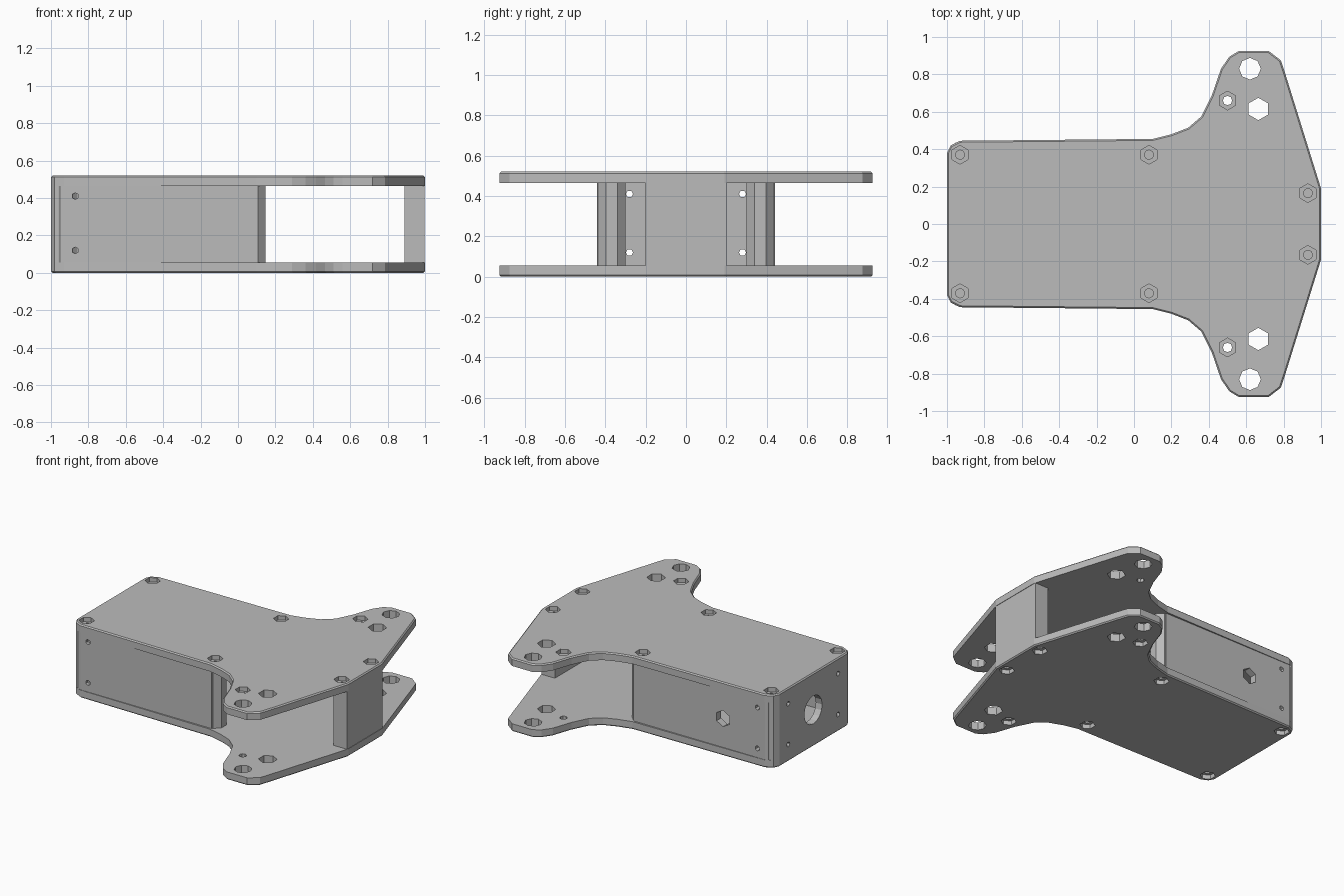
import bpy, bmesh, math
from mathutils import Matrix, Vector

cube = bpy.data.objects.get("Cube")
if cube:
    bpy.data.objects.remove(cube, do_unlink=True)

grey = bpy.data.materials.new("plain grey")
grey.use_nodes = True
COLOUR = (0.5, 0.5, 0.5, 1)
grey.diffuse_color = COLOUR
grey.node_tree.nodes["Principled BSDF"].inputs["Base Color"].default_value = COLOUR

HEIGHT, THICK = 0.52, 0.055
MID = HEIGHT / 2


def add_object(name, bm):
    bmesh.ops.recalc_face_normals(bm, faces=bm.faces)
    mesh = bpy.data.meshes.new(name)
    bm.to_mesh(mesh)
    bm.free()
    mesh.materials.append(grey)
    obj = bpy.data.objects.new(name, mesh)
    bpy.context.collection.objects.link(obj)
    return obj


def extrude(name, outline, z0, z1):
    bm = bmesh.new()
    face = bm.faces.new([bm.verts.new((x, y, z0)) for x, y in outline])
    new = bmesh.ops.extrude_face_region(bm, geom=[face])["geom"]
    verts = [v for v in new if isinstance(v, bmesh.types.BMVert)]
    bmesh.ops.translate(bm, verts=verts, vec=(0, 0, z1 - z0))
    return add_object(name, bm)


def prism(bm, centre, radius, length, sides, axis="Z"):
    turn = {"Z": Matrix(), "X": Matrix.Rotation(math.pi / 2, 4, "Y"),
            "Y": Matrix.Rotation(math.pi / 2, 4, "X")}[axis]
    bmesh.ops.create_cone(bm, cap_ends=True, segments=sides, radius1=radius,
                          radius2=radius, depth=length,
                          matrix=Matrix.Translation(Vector(centre)) @ turn)


def cut(obj, bm):
    cutter = add_object("cutter", bm)
    cutter.hide_render = True
    mod = obj.modifiers.new("cut", "BOOLEAN")
    mod.operation, mod.solver, mod.object = "DIFFERENCE", "EXACT", cutter
    bpy.context.view_layer.objects.active = obj
    bpy.ops.object.modifier_apply(modifier=mod.name)
    bpy.data.objects.remove(cutter, do_unlink=True)


def mirrored(half):
    return half + [(x, -y) for x, y in reversed(half)]


# Outline of the winged plates, from the tail corner to the nose
half_plate = [(-1, 0.38), (-0.98, 0.42), (-0.93, 0.445), (0.1, 0.455),
              (0.2, 0.48), (0.29, 0.515), (0.36, 0.575), (0.417, 0.69),
              (0.465, 0.83), (0.51, 0.895), (0.56, 0.925), (0.72, 0.925),
              (0.785, 0.875), (0.81, 0.8), (1, 0.19)]
bolts = [(x, s * y) for x, y in ((-0.93, 0.37), (0.08, 0.37), (0.93, 0.165), (0.5, 0.66))
         for s in (-1, 1)]

for name, z0, outer_z in (("bottom_plate", 0, 0), ("top_plate", HEIGHT - THICK, HEIGHT)):
    plate = extrude(name, mirrored(half_plate), z0, z0 + THICK)
    # Soft rim on the outer face
    bm = bmesh.new()
    bm.from_mesh(plate.data)
    rim = [e for e in bm.edges if all(abs(v.co.z - outer_z) < 1e-4 for v in e.verts)]
    bmesh.ops.bevel(bm, geom=rim, offset=0.008, segments=1, affect="EDGES")
    bm.to_mesh(plate.data)
    bm.free()
    # Hexagonal nut pockets
    bm = bmesh.new()
    for x, y in bolts:
        prism(bm, (x, y, outer_z), 0.05, 0.06, 6)
    cut(plate, bm)
    # Bolt holes and wing holes
    bm = bmesh.new()
    for x, y in bolts:
        prism(bm, (x, y, z0 + THICK / 2), 0.025, 0.2, 8)
    for s in (-1, 1):
        prism(bm, (0.62, s * 0.83, z0), 0.058, 0.3, 8)
        prism(bm, (0.665, s * 0.615, z0), 0.06, 0.3, 6)
    cut(plate, bm)

# Hollow housing, open towards the nose
outer = [(0.1, 0.442), (-0.93, 0.442), (-0.98, 0.42), (-1, 0.38)]
inner = [(-0.95, 0.36), (-0.92, 0.392), (0.1, 0.392)]
wall = outer + [(x, -y) for x, y in reversed(outer)]
wall += [(x, -y) for x, y in reversed(inner)] + inner
housing = extrude("housing", wall, THICK, HEIGHT - THICK)
bm = bmesh.new()
for z in (0.12, 0.41):
    for s in (-1, 1):
        prism(bm, (-0.87, s * 0.44, z), 0.018, 0.2, 6, "Y")
        prism(bm, (-1, s * 0.28, z), 0.018, 0.2, 6, "X")
prism(bm, (-0.6, 0.44, MID), 0.058, 0.2, 6, "Y")
prism(bm, (-1, 0, MID), 0.1, 0.2, 16, "X")
cut(housing, bm)

# Bolt posts in the housing corners
for x, place in ((-0.925, "rear"), (0.08, "front")):
    for s, side in ((1, "left"), (-1, "right")):
        bm = bmesh.new()
        prism(bm, (x, s * 0.368, MID), 0.073, HEIGHT - 2 * THICK, 8)
        bmesh.ops.rotate(bm, verts=bm.verts, cent=(x, s * 0.368, MID),
                         matrix=Matrix.Rotation(math.pi / 8, 3, "Z"))
        add_object(f"{place}_{side}_post", bm)

# Spacer block between the plates at the nose
extrude("nose_spacer", mirrored([(0.89, 0.2), (0.997, 0.2)]), THICK, HEIGHT - THICK)
